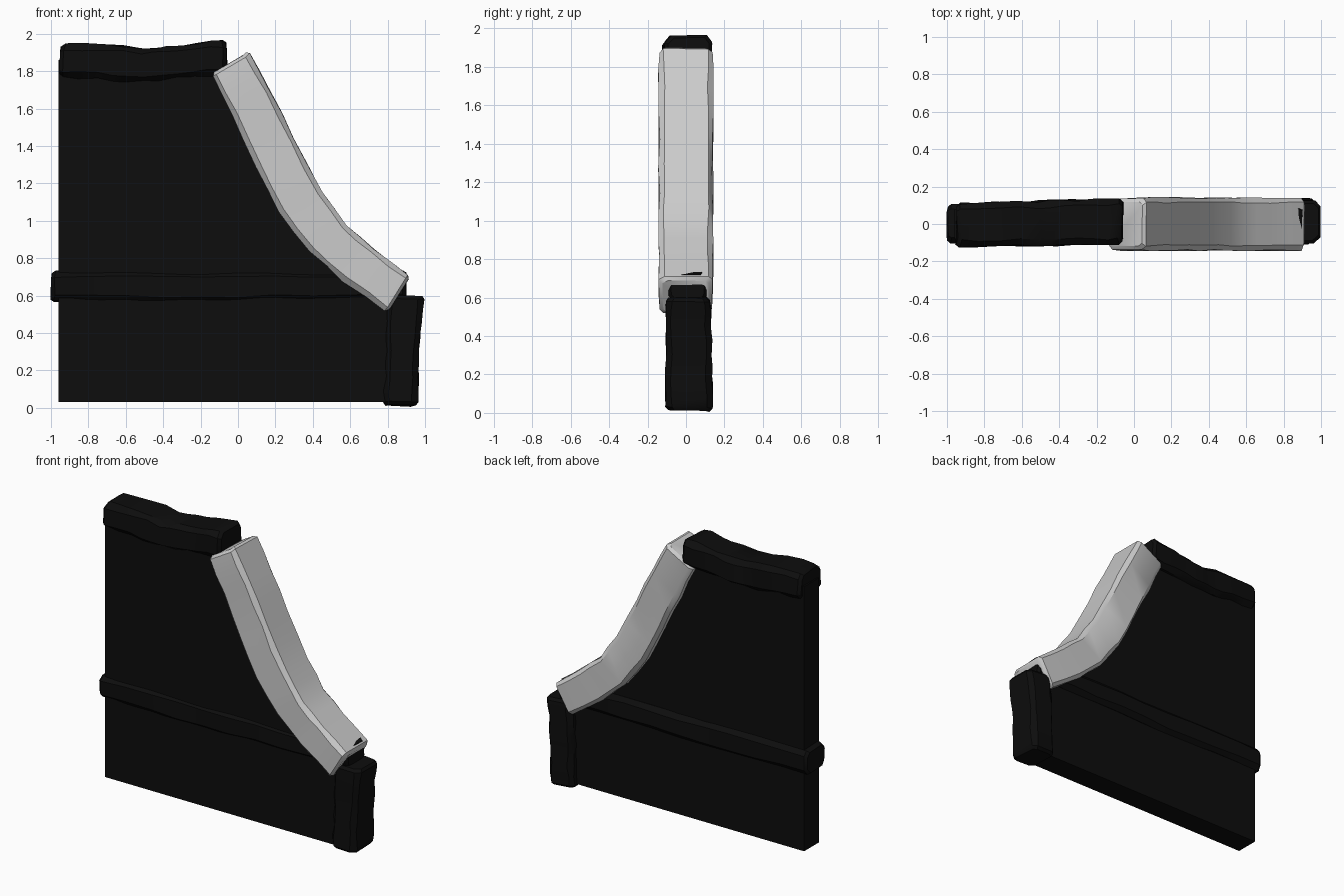
import bpy, bmesh, random
from mathutils import Vector

if "Cube" in bpy.data.objects:
    bpy.data.objects.remove(bpy.data.objects["Cube"])

random.seed(4)
dark = bpy.data.materials.new("dark_timber")
dark.diffuse_color = (0.004, 0.004, 0.004, 1)
dark.use_nodes = True
dark.node_tree.nodes["Principled BSDF"].inputs["Base Color"].default_value = dark.diffuse_color


def finish(name, bm, mat=None, smooth=True):
    bmesh.ops.recalc_face_normals(bm, faces=bm.faces)
    me = bpy.data.meshes.new(name)
    bm.to_mesh(me)
    bm.free()
    ob = bpy.data.objects.new(name, me)
    bpy.context.collection.objects.link(ob)
    if mat:
        me.materials.append(mat)
    if smooth:
        bpy.ops.object.select_all(action='DESELECT')
        ob.select_set(True)
        bpy.context.view_layer.objects.active = ob
        bpy.ops.object.shade_smooth_by_angle(angle=0.6)
    return ob


def resample(pts, n):
    out = []
    for a, b in zip(pts, pts[1:]):
        out += [Vector(a).lerp(Vector(b), i / n) for i in range(n)]
    return out + [Vector(pts[-1])]


def beam(name, edge_a, edge_b, ys, ye, chamfer, jitter, mat=None, n=2):
    """Rough hewn chamfered beam between two (x, z) edge lines.
    ys, ye: (front, back) depth at the start and end."""
    A, B = resample(edge_a, n), resample(edge_b, n)
    bm = bmesh.new()
    rings = []
    last = len(A) - 1
    for i, (a, b) in enumerate(zip(A, B)):
        t = i / last
        y0 = ys[0] + (ye[0] - ys[0]) * t
        y1 = ys[1] + (ye[1] - ys[1]) * t
        w = (b - a).length
        c = chamfer / w
        d = chamfer
        section = [(c, y0), (1 - c, y0), (1, y0 + d), (1, y1 - d),
                   (1 - c, y1), (c, y1), (0, y1 - d), (0, y0 + d)]
        ring = []
        for u, y in section:
            p = a.lerp(b, u)
            j = [random.uniform(-jitter, jitter) for _ in range(3)]
            ring.append(Vector((p.x + j[0], y + j[1], p.y + j[2])))
        rings.append(ring)

    # rounded ends: pull the end rings in and add a smaller cap ring
    def cap(ring, inner):
        mid = sum(ring, Vector()) / 8
        step = (sum(inner, Vector()) / 8 - mid).normalized() * chamfer * 0.6
        return [mid.lerp(p, 0.86) for p in ring], [p + step for p in ring]
    first, rings[0] = cap(rings[0], rings[1])
    end, rings[-1] = cap(rings[-1], rings[-2])
    loops = [[bm.verts.new(p) for p in r] for r in [first] + rings + [end]]
    for r, s in zip(loops, loops[1:]):
        for k in range(8):
            m = (k + 1) % 8
            bm.faces.new((r[k], r[m], s[m], s[k]))
    bm.faces.new(loops[0])
    bm.faces.new(loops[-1])
    return finish(name, bm, mat)


# flat wall panel with a curved side hidden under the brace
outline = [(-0.96, 0.03), (0.88, 0.03), (0.88, 0.58), (0.66, 0.74),
           (0.48, 0.9), (0.33, 1.1), (0.2, 1.33), (0.08, 1.58),
           (-0.04, 1.8), (-0.1, 1.86), (-0.96, 1.86)]
bm = bmesh.new()
face = bm.faces.new([bm.verts.new((x, -0.08, z)) for x, z in outline])
ext = bmesh.ops.extrude_face_region(bm, geom=[face])
bmesh.ops.translate(bm, vec=(0, 0.16, 0),
                    verts=[v for v in ext["geom"] if isinstance(v, bmesh.types.BMVert)])
finish("wall_panel", bm, dark, smooth=False)

# sagging top beam
beam("top_beam",
     [(-0.955, 1.765), (-0.75, 1.765), (-0.6, 1.74), (-0.42, 1.75), (-0.25, 1.77), (-0.06, 1.775)],
     [(-0.945, 1.945), (-0.72, 1.945), (-0.5, 1.925), (-0.38, 1.93), (-0.22, 1.95), (-0.065, 1.965)],
     (-0.12, 0.11), (-0.11, 0.135), 0.032, 0.007, dark)

# middle rail running across and poking through the brace end
beam("middle_rail",
     [(-1, 0.57), (-0.6, 0.565), (-0.2, 0.56), (0.2, 0.57), (0.6, 0.575), (0.9, 0.575)],
     [(-0.995, 0.73), (-0.6, 0.735), (-0.2, 0.725), (0.2, 0.73), (0.6, 0.725), (0.9, 0.73)],
     (-0.1, 0.11), (-0.09, 0.11), 0.03, 0.005, dark)

# short corner post
beam("corner_post",
     [(0.775, 0.012), (0.785, 0.16), (0.785, 0.3), (0.79, 0.45), (0.8, 0.605)],
     [(0.96, 0.008), (0.965, 0.16), (0.972, 0.3), (0.98, 0.45), (0.995, 0.6)],
     (-0.105, 0.135), (-0.105, 0.13), 0.03, 0.006, dark)

# pale curved brace
beam("curved_brace",
     [(-0.145, 1.785), (-0.03, 1.56), (0.1, 1.29), (0.22, 1.05), (0.38, 0.84), (0.56, 0.68), (0.8, 0.51)],
     [(0.06, 1.905), (0.17, 1.7), (0.3, 1.44), (0.45, 1.15), (0.58, 0.97), (0.73, 0.85), (0.92, 0.705)],
     (-0.14, 0.14), (-0.14, 0.14), 0.026, 0.005)
